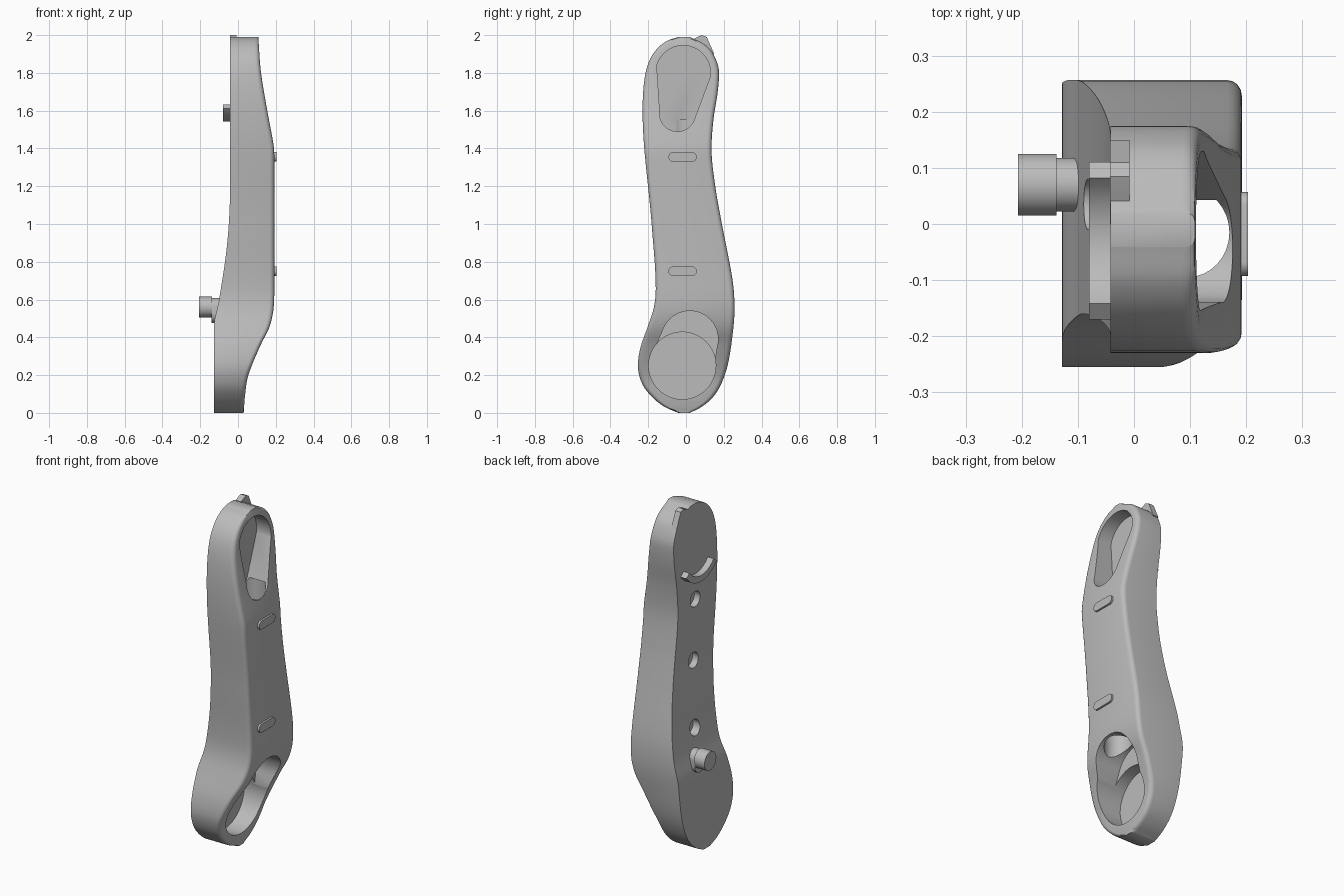
import bpy, bmesh
from math import sin, cos, pi, atan2, radians

if "Cube" in bpy.data.objects:
    bpy.data.objects.remove(bpy.data.objects["Cube"])

grey = bpy.data.materials.new("plain_grey")
grey.use_nodes = True
grey.diffuse_color = (0.5, 0.5, 0.5, 1)
grey.node_tree.nodes["Principled BSDF"].inputs["Base Color"].default_value = (0.5, 0.5, 0.5, 1)


def finish(name, bm):
    bmesh.ops.remove_doubles(bm, verts=bm.verts, dist=1e-5)
    bmesh.ops.recalc_face_normals(bm, faces=bm.faces)
    mesh = bpy.data.meshes.new(name)
    bm.to_mesh(mesh)
    bm.free()
    mesh.materials.append(grey)
    obj = bpy.data.objects.new(name, mesh)
    bpy.context.collection.objects.link(obj)
    return obj


def prism(name, outline, x0, x1):
    """Extrude a (y, z) outline along x."""
    bm = bmesh.new()
    face = bm.faces.new([bm.verts.new((x0, y, z)) for y, z in outline])
    ext = bmesh.ops.extrude_face_region(bm, geom=[face], use_keep_orig=True)
    for v in ext["geom"]:
        if isinstance(v, bmesh.types.BMVert):
            v.co.x = x1
    return finish(name, bm)


def capsule(a, b, ra, rb, steps=24):
    """Outline around two round ends, the first at a and the second at b."""
    turn = atan2(a[1] - b[1], a[0] - b[0])
    points = []
    for centre, r, start in ((a, ra, turn - pi / 2), (b, rb, turn + pi / 2)):
        for i in range(steps):
            t = start + pi * i / steps
            points.append((centre[0] + r * cos(t), centre[1] + r * sin(t)))
    return points


def disc(y, z, r):
    return capsule((y, z), (y, z), r, r)


def smooth(table, z):
    """Cubic interpolation that does not overshoot at turning points."""
    def slope(i):
        if i == 0 or i == len(table) - 1:
            j = max(1, i)
            return (table[j][1] - table[j - 1][1]) / (table[j][0] - table[j - 1][0])
        (a, p), (b, q), (c, r) = table[i - 1:i + 2]
        return 0 if (q - p) * (r - q) <= 0 else (r - p) / (c - a)
    i = 0
    while i < len(table) - 2 and z > table[i + 1][0]:
        i += 1
    (a, p), (b, q) = table[i], table[i + 1]
    h = b - a
    t = (z - a) / h
    return ((2*t**3 - 3*t*t + 1) * p + (t**3 - 2*t*t + t) * h * slope(i)
            + (3*t*t - 2*t**3) * q + (t**3 - t*t) * h * slope(i + 1))


# Arm limits by height: front and back edges, inner and outer faces
front = [(0, -.04), (.03, -.11), (.08, -.175), (.15, -.23), (.25, -.255), (.35, -.24),
         (.45, -.205), (.55, -.172), (.65, -.16), (1, -.182), (1.6, -.23), (1.75, -.222),
         (1.85, -.2), (1.92, -.16), (1.97, -.1), (1.99, -.04)]
back = [(0, .02), (.03, .08), (.08, .14), (.15, .185), (.25, .22), (.4, .245), (.55, .257),
        (.7, .247), (1, .19), (1.2, .155), (1.4, .135), (1.55, .145), (1.7, .168),
        (1.8, .175), (1.9, .145), (1.95, .1), (1.99, .02)]
inner = [(0, -.128), (.45, -.128), (.6, -.1), (.9, -.057), (1.2, -.042), (2, -.042)]
outer = [(0, .03), (.1, .038), (.2, .055), (.36, .12), (.45, .165), (.55, .188), (.7, .192),
         (1.38, .192), (1.45, .183), (1.6, .155), (1.8, .122), (1.95, .11), (2, .108)]


def build_arm():
    bm = bmesh.new()
    rows, count = [], 90
    for k in range(count + 1):
        z = 0.995 * (1 - cos(pi * k / count))
        y0, y1 = smooth(front, z), smooth(back, z)
        x0, x1 = smooth(inner, z), smooth(outer, z)
        r = min(0.025, (y1 - y0) / 4)
        side = [(x0, 0)] + [(x1 - r + r * sin(t * pi / 8), r - r * cos(t * pi / 8))
                            for t in range(5)]
        ring = [(x, y0 + d) for x, d in side] + [(x, y1 - d) for x, d in reversed(side)]
        rows.append([bm.verts.new((x, y, z)) for x, y in ring])
    for low, high in zip(rows, rows[1:]):
        for i in range(len(low)):
            j = (i + 1) % len(low)
            bm.faces.new((low[i], low[j], high[j], high[i]))
    bm.faces.new(rows[0])
    bm.faces.new(rows[-1])
    return finish("crank_arm", bm)


def cut(target, cutter):
    cutter.hide_render = True
    mod = target.modifiers.new("cut", "BOOLEAN")
    mod.operation = "DIFFERENCE"
    mod.solver = "EXACT"
    mod.object = cutter
    bpy.context.view_layer.objects.active = target
    bpy.ops.object.modifier_apply(modifier=mod.name)
    bpy.data.objects.remove(cutter)


arm = build_arm()

# Upper pocket, lower round pocket and its channel
cut(arm, prism("upper_pocket", capsule((-.015, 1.8), (-.045, 1.585), .145, .095), .03, .4))
cut(arm, prism("lower_pocket", disc(-.02, .25, .178), -.07, .4))
cut(arm, prism("channel", capsule((.02, .39), (-.02, .25), .15, .17), 0, .4))

# Hollow passage joining the pockets
bm = bmesh.new()
bmesh.ops.create_cone(bm, cap_ends=True, segments=32, radius1=1, radius2=1, depth=1)
for v in bm.verts:
    v.co = (.095 + .075 * v.co.x, -.015 + .08 * v.co.y, .98 + 1.14 * v.co.z)
cut(arm, finish("passage", bm))

# Round sockets along the inner face
for y, z, floor in ((-.025, 1.43, -.005), (-.005, 1.08, -.008), (.035, .71, -.04)):
    cut(arm, prism("socket", disc(y, z, .045), -.3, floor))

# Slot plates on the outer face
plates = [prism("slot_plate", capsule((-.068, z), (.032, z), .025, .025), .18, .203)
          for z in (.75, 1.355)]

# Pin and its neck
pin = prism("pin", disc(.07, .56, .055), -.207, -.138)
neck = prism("pin_neck", capsule((.07, .56), (.07, .525), .048, .048), -.14, -.07)

# Curved rib on the inner face
angles = [radians(-52 + 104 * i / 12) for i in range(13)]
arc = [(-.03 + .178 * sin(t), 1.72 - .178 * cos(t)) for t in angles]
arc += [(-.03 + .142 * sin(t), 1.72 - .142 * cos(t)) for t in reversed(angles)]
rib = prism("curved_rib", arc, -.08, -.03)

# Small tab at the top corner
tab = prism("top_tab", [(0, 1.96), (.06, 1.99), (.085, 2), (.11, 1.99), (.15, 1.9), (.08, 1.86)],
            -.043, -.008)

# Smooth shading with sharp edges
bpy.ops.object.select_all(action="DESELECT")
for obj in [arm, pin, neck, rib, tab] + plates:
    obj.select_set(True)
bpy.context.view_layer.objects.active = arm
bpy.ops.object.shade_smooth_by_angle(angle=radians(30))
